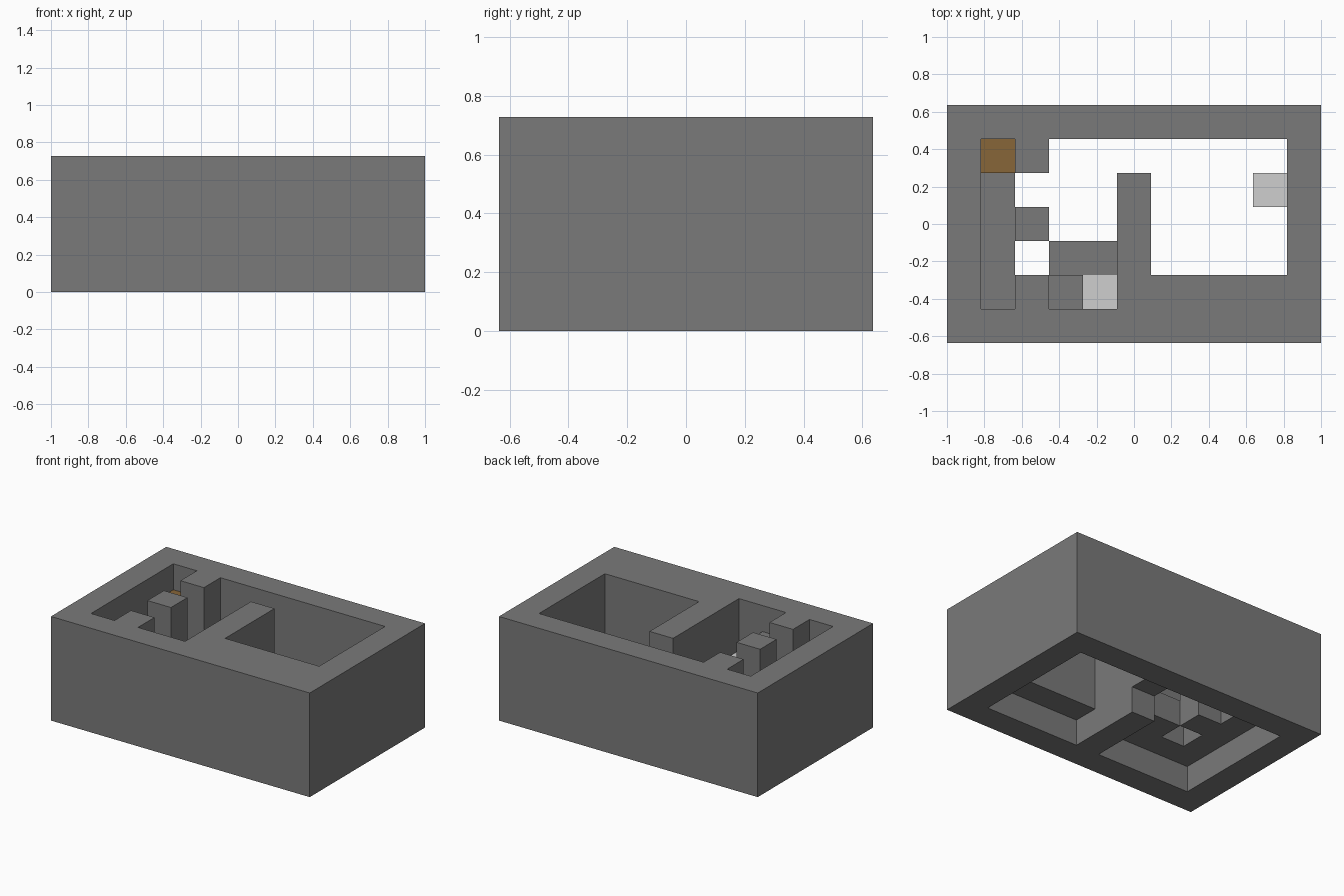
import bpy
import bmesh
from mathutils import Vector

cube = bpy.data.objects.get("Cube")
if cube:
    bpy.data.objects.remove(cube, do_unlink=True)

NX, NY, NZ = 11, 7, 4
CELL = 2 / NX


def material(name, color):
    mat = bpy.data.materials.new(name)
    mat.use_nodes = True
    mat.diffuse_color = (*color, 1)
    mat.node_tree.nodes["Principled BSDF"].inputs["Base Color"].default_value = (*color, 1)
    return mat


stone = material("grey stone", (0.195, 0.195, 0.195))
metal = material("pale metal", (0.62, 0.62, 0.62))
wood = material("brown wood", (0.245, 0.133, 0.04))


def box(x, y, z):
    """Set of grid cells inside half-open ranges."""
    return {(i, j, k) for i in range(*x) for j in range(*y) for k in range(*z)}


# Parts as sets of grid cells
full, upper, low = (0, NZ), (1, NZ), (1, 2)
parts = [
    ("outer_walls", stone,
     box((0, NX), (0, NY), full) - box((1, NX - 1), (1, NY - 1), full)),
    ("dividing_wall", stone, box((5, 6), (1, 4), full) | box((5, 6), (4, 5), upper)),
    ("front_wall_overhang", stone, box((6, 10), (1, 2), upper)),
    ("side_ledge", stone, box((1, 2), (1, 6), low)),
    ("front_pillar", stone, box((2, 3), (1, 2), upper)),
    ("middle_pillar", stone, box((2, 3), (3, 4), upper)),
    ("back_pillar", stone, box((2, 3), (5, 6), upper)),
    ("inner_floor", stone, box((3, 5), (2, 3), low)),
    ("tall_step", stone, box((3, 4), (1, 2), (1, 3))),
    ("front_metal_block", metal, box((4, 5), (1, 2), low)),
    ("side_metal_block", metal, box((9, 10), (4, 5), low)),
    ("wooden_block", wood, box((1, 2), (5, 6), (2, 3))),
]
filled = set().union(*(cells for _, _, cells in parts))


def build(name, mat, cells):
    """Make the exposed sides of a group of cells, merged into large flat faces."""
    bm = bmesh.new()
    for cell in sorted(cells):
        for axis in range(3):
            for side in (0, 1):
                step = list(cell)
                step[axis] += 2 * side - 1
                if tuple(step) in filled:
                    continue
                u, v = (axis + 1) % 3, (axis + 2) % 3
                corners = []
                for a, b in ((0, 0), (1, 0), (1, 1), (0, 1)):
                    p = Vector(cell)
                    p[axis] += side
                    p[u] += a
                    p[v] += b
                    p -= Vector((NX / 2, NY / 2, 0))
                    corners.append(bm.verts.new(p * CELL))
                bm.faces.new(corners if side else corners[::-1])
    bmesh.ops.remove_doubles(bm, verts=bm.verts[:], dist=0.001)
    bmesh.ops.dissolve_limit(bm, angle_limit=0.01, verts=bm.verts[:], edges=bm.edges[:])
    mesh = bpy.data.meshes.new(name)
    bm.to_mesh(mesh)
    bm.free()
    mesh.materials.append(mat)
    bpy.context.collection.objects.link(bpy.data.objects.new(name, mesh))


for part in parts:
    build(*part)
